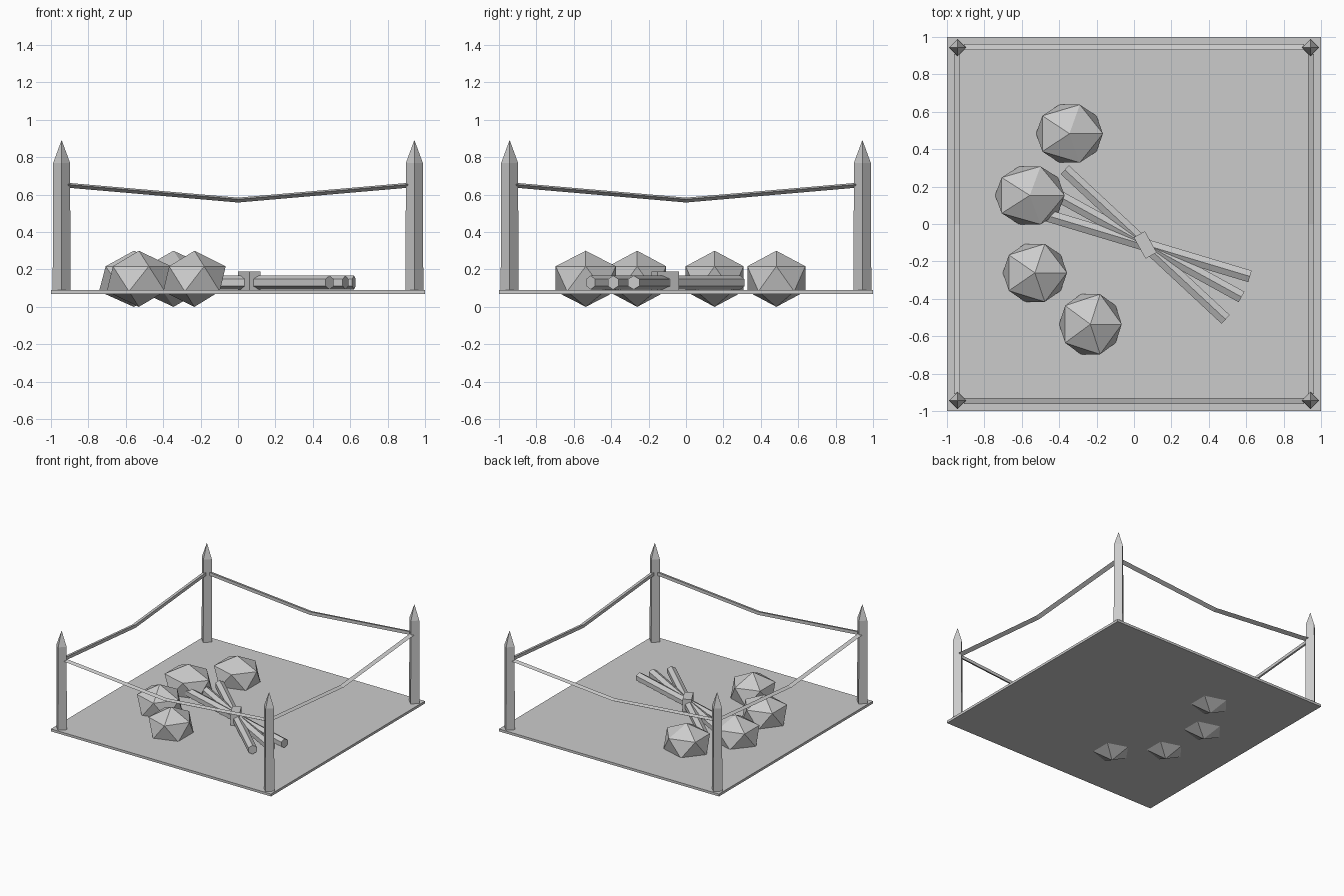
import bpy, bmesh
from math import atan2, hypot, pi, radians
from mathutils import Matrix, Vector

if "Cube" in bpy.data.objects:
    bpy.data.objects.remove(bpy.data.objects["Cube"])


def finish(name, bm):
    bmesh.ops.recalc_face_normals(bm, faces=bm.faces)
    mesh = bpy.data.meshes.new(name)
    bm.to_mesh(mesh)
    bm.free()
    obj = bpy.data.objects.new(name, mesh)
    bpy.context.collection.objects.link(obj)
    return obj


def box(name, centre, size, angle=0):
    bm = bmesh.new()
    m = Matrix.Translation(centre) @ Matrix.Rotation(angle, 4, 'Z') @ Matrix.Diagonal((*size, 1))
    bmesh.ops.create_cube(bm, size=1, matrix=m)
    return finish(name, bm)


def loft(name, rings, matrix=Matrix.Identity(4)):
    """Join equal-sized rings of points and cap both ends."""
    bm = bmesh.new()
    loops = [[bm.verts.new(matrix @ Vector(p)) for p in ring] for ring in rings]
    n = len(loops[0])
    for a, b in zip(loops, loops[1:]):
        for i in range(n):
            j = (i + 1) % n
            bm.faces.new((a[i], a[j], b[j], b[i]))
    bm.faces.new(loops[0])
    bm.faces.new(loops[-1])
    return finish(name, bm)


# Ground slab
box("ground_slab", (0, 0, 0.08), (2, 2, 0.02))

# Corner posts: tapered diamond section with a pointed tip
for i, (sx, sy) in enumerate(((-1, -1), (1, -1), (1, 1), (-1, 1))):
    rings = []
    for r, z in ((0.048, 0.085), (0.045, 0.77), (0.001, 0.89)):
        rings.append([(r, 0, z), (0, r, z), (-r, 0, z), (0, -r, z)])
    loft(f"corner_post_{i + 1}", rings, Matrix.Translation((sx * 0.943, sy * 0.943, 0)))

# Sagging ropes: three-sided section, one rope per side
section = ((-0.016, 0.004), (0.016, 0.013), (0.016, -0.013))
for i in range(4):
    rings = [[(x, -0.946 + dy, z + dz) for dy, dz in section]
             for x, z in ((-0.91, 0.65), (0, 0.571), (0.91, 0.65))]
    loft(f"rope_{i + 1}", rings, Matrix.Rotation(i * pi / 2, 4, 'Z'))

# Rocks: stretched icosahedra sunk through the slab
rocks = ((-0.345, 0.483, 0.20, 0.182), (-0.557, 0.153, 0.208, 0.182),
         (-0.53, -0.261, 0.192, 0.182), (-0.233, -0.536, 0.187, 0.189))
for i, (x, y, rx, ry) in enumerate(rocks):
    bm = bmesh.new()
    bmesh.ops.create_icosphere(bm, subdivisions=1, radius=1,
                               matrix=Matrix.Translation((x, y, 0.15)) @ Matrix.Diagonal((rx, ry, 0.15, 1)))
    finish(f"rock_{i + 1}", bm)

# Bundle of crossed six-sided sticks
sticks = ((-0.37, 0.29, 0.49, -0.51), (-0.46, 0.18, 0.575, -0.39), (-0.48, 0.05, 0.62, -0.28))
for i, (x0, y0, x1, y1) in enumerate(sticks):
    bm = bmesh.new()
    m = (Matrix.Translation(((x0 + x1) / 2, (y0 + y1) / 2, 0.13))
         @ Matrix.Rotation(atan2(y1 - y0, x1 - x0), 4, 'Z')
         @ Matrix.Rotation(pi / 2, 4, 'Y') @ Matrix.Rotation(pi / 2, 4, 'Z'))
    bmesh.ops.create_cone(bm, cap_ends=True, segments=6, radius1=0.037, radius2=0.037,
                          depth=hypot(x1 - x0, y1 - y0), matrix=m)
    finish(f"stick_{i + 1}", bm)

# Band tying the sticks together
box("stick_band", (0.06, -0.112, 0.14), (0.068, 0.13, 0.10), radians(29))
